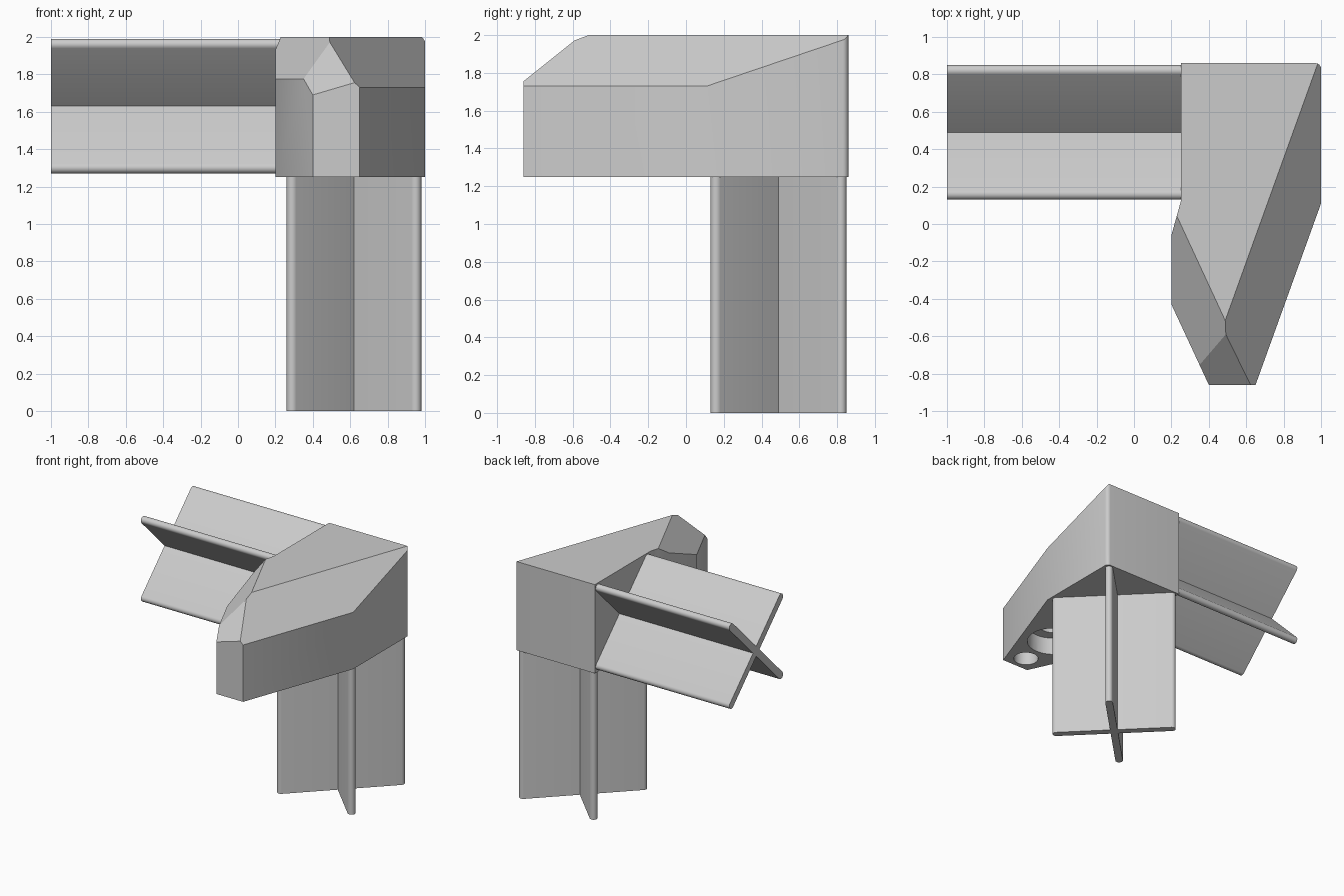
import bpy, bmesh
from math import pi, sin, cos, radians, sqrt
from mathutils import Matrix, Vector

cube = bpy.data.objects.get("Cube")
if cube:
    bpy.data.objects.remove(cube, do_unlink=True)

grey = bpy.data.materials.new("plain grey")
grey.use_nodes = True
colour = (0.6, 0.6, 0.6, 1)
grey.diffuse_color = colour
grey.node_tree.nodes["Principled BSDF"].inputs["Base Color"].default_value = colour


def prism(outline, height):
    """Extrude a flat outline upwards from z = 0."""
    bm = bmesh.new()
    face = bm.faces.new([bm.verts.new((x, y, 0)) for x, y in outline])
    new = bmesh.ops.extrude_face_region(bm, geom=[face])["geom"]
    tops = [v for v in new if isinstance(v, bmesh.types.BMVert)]
    bmesh.ops.translate(bm, vec=(0, 0, height), verts=tops)
    bmesh.ops.recalc_face_normals(bm, faces=bm.faces)
    return bm


def add_object(name, bm, matrix):
    bm.transform(matrix)
    mesh = bpy.data.meshes.new(name)
    bm.to_mesh(mesh)
    bm.free()
    mesh.materials.append(grey)
    obj = bpy.data.objects.new(name, mesh)
    bpy.context.collection.objects.link(obj)
    return obj


def activate(obj):
    bpy.ops.object.select_all(action="DESELECT")
    obj.select_set(True)
    bpy.context.view_layer.objects.active = obj


def smooth(obj):
    activate(obj)
    bpy.ops.object.shade_smooth_by_angle(angle=radians(28))


# Cross-shaped bars: four diagonal fins with rounded tips
def cross_outline(reach=0.36, r=0.03, steps=8):
    points = []
    tip = (reach - r) * sqrt(2)
    for k in range(4):
        a = pi / 4 + k * pi / 2
        for i in range(steps + 1):
            t = a - pi / 2 + pi * i / steps
            points.append((tip * cos(a) + r * cos(t), tip * sin(a) + r * sin(t)))
        inner = a + pi / 4
        points.append((r * sqrt(2) * cos(inner), r * sqrt(2) * sin(inner)))
    return points


smooth(add_object("upright_cross_bar", prism(cross_outline(), 1.27),
                  Matrix.Translation((0.62, 0.49, 0))))
smooth(add_object("side_cross_bar", prism(cross_outline(), 1.27),
                  Matrix.Translation((-1, 0.49, 1.63)) @ Matrix.Rotation(pi / 2, 4, "Y")))

# Corner block: plan outline with one rounded corner, then sloped cuts on top
corner = [(0.97 + 0.03 * cos(i * pi / 12), 0.83 + 0.03 * sin(i * pi / 12)) for i in range(7)]
plan = corner + [(0.25, 0.86), (0.25, 0.12), (0.2, -0.06), (0.2, -0.43),
                 (0.4, -0.86), (0.65, -0.86), (1, 0.11)]
bm = prism(plan, 0.75)
bm.transform(Matrix.Translation((0, 0, 1.25)))
slopes = [((1, 0.11, 1.73), (0.941, -0.339, 1)),
          ((0.2, -0.43, 1.775), (-0.907, -0.42, 1)),
          ((0.4, -0.86, 1.69), (-0.295, -0.944, 1))]
for point, normal in slopes:
    cut = bmesh.ops.bisect_plane(bm, geom=bm.verts[:] + bm.edges[:] + bm.faces[:],
                                 plane_co=Vector(point), plane_no=Vector(normal),
                                 clear_outer=True)["geom_cut"]
    rim = [e for e in cut if isinstance(e, bmesh.types.BMEdge)]
    bmesh.ops.holes_fill(bm, edges=rim, sides=0)
bmesh.ops.recalc_face_normals(bm, faces=bm.faces)
block = add_object("corner_block", bm, Matrix.Identity(4))

# Round sockets bored into the underside of the nose
for x, y, radius, depth in [(0.525, -0.725, 0.098, 0.25),
                            (0.535, -0.37, 0.21, 0.15),
                            (0.535, -0.37, 0.12, 0.35)]:
    ring = [(radius * cos(i * pi / 20), radius * sin(i * pi / 20)) for i in range(40)]
    cutter = add_object("socket_cutter", prism(ring, depth + 0.1),
                        Matrix.Translation((x, y, 1.15)))
    cutter.hide_render = True
    activate(block)
    mod = block.modifiers.new("socket", "BOOLEAN")
    mod.operation = "DIFFERENCE"
    mod.solver = "EXACT"
    mod.object = cutter
    bpy.ops.object.modifier_apply(modifier=mod.name)
    bpy.data.objects.remove(cutter, do_unlink=True)
smooth(block)
